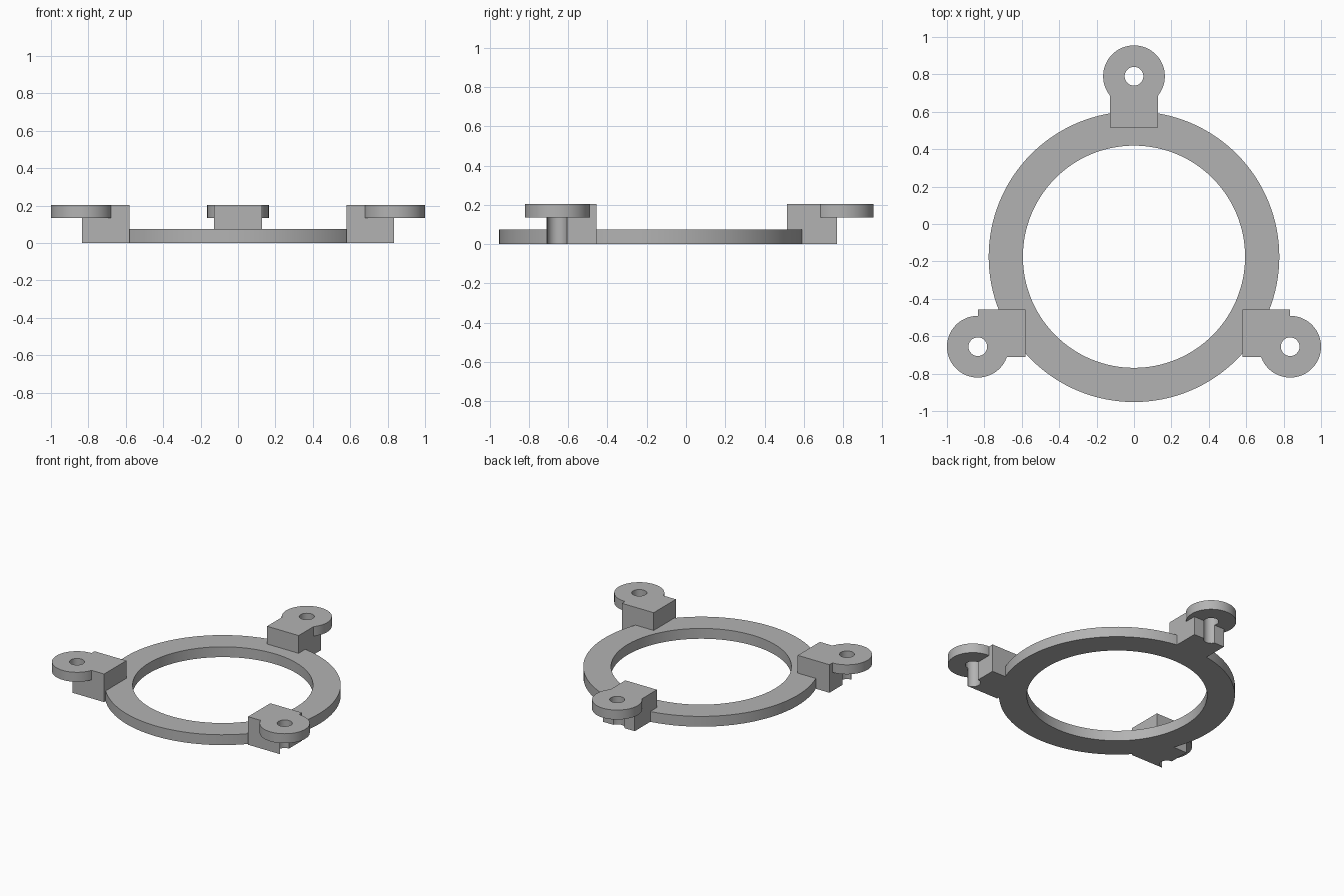
import bpy
import bmesh

cube = bpy.data.objects.get("Cube")
if cube:
    bpy.data.objects.remove(cube, do_unlink=True)

grey = bpy.data.materials.new("plain grey")
grey.use_nodes = True
grey.diffuse_color = (0.45, 0.45, 0.45, 1)
grey.node_tree.nodes["Principled BSDF"].inputs["Base Color"].default_value = grey.diffuse_color

RING_Y = -0.175
TOP = 0.204
EAR_BOTTOM = 0.135


def finish(obj):
    obj.data.materials.clear()
    obj.data.materials.append(grey)
    bpy.ops.object.select_all(action="DESELECT")
    obj.select_set(True)
    bpy.context.view_layer.objects.active = obj
    return obj


def cylinder(name, x, y, radius, z0, z1, sides=64):
    bpy.ops.mesh.primitive_cylinder_add(
        vertices=sides, radius=radius, depth=z1 - z0, location=(x, y, (z0 + z1) / 2))
    obj = bpy.context.object
    obj.name = name
    return finish(obj)


def box(name, x0, x1, y0, y1, z0, z1):
    bpy.ops.mesh.primitive_cube_add(
        size=1, location=((x0 + x1) / 2, (y0 + y1) / 2, (z0 + z1) / 2))
    obj = bpy.context.object
    obj.name = name
    obj.scale = (x1 - x0, y1 - y0, z1 - z0)
    bpy.ops.object.transform_apply(location=False, rotation=False, scale=True)
    return finish(obj)


def combine(target, tool, operation):
    """Apply a boolean and discard the tool."""
    finish(target)
    mod = target.modifiers.new(operation.lower(), "BOOLEAN")
    mod.operation = operation
    mod.solver = "EXACT"
    mod.object = tool
    bpy.ops.object.modifier_apply(modifier=mod.name)
    bpy.data.objects.remove(tool, do_unlink=True)


def smooth(obj):
    finish(obj)
    bpy.ops.object.shade_smooth_by_angle(angle=0.52)


# Flat base ring
ring = cylinder("base_ring", 0, RING_Y, 0.777, 0, 0.075, 128)
combine(ring, cylinder("ring_cutter", 0, RING_Y, 0.594, -0.1, 0.2, 128), "DIFFERENCE")
smooth(ring)


# Mounting tab: square block, round ear on top, screw hole that also grooves the block
def tab(name, block, ear_x, ear_y):
    body = box(name, *block, 0, TOP)
    combine(body, cylinder("ear", ear_x, ear_y, 0.165, EAR_BOTTOM, TOP), "UNION")
    combine(body, cylinder("hole_cutter", ear_x, ear_y, 0.05, -0.1, 0.4, 32), "DIFFERENCE")
    smooth(body)


tab("back_tab", (-0.127, 0.127, 0.515, 0.77), 0, 0.79)
for side, s in (("left", 1), ("right", -1)):
    xs = sorted((s * 0.579, s * 0.834))
    tab(side + "_tab", (*xs, -0.711, -0.456), s * 0.835, -0.656)
